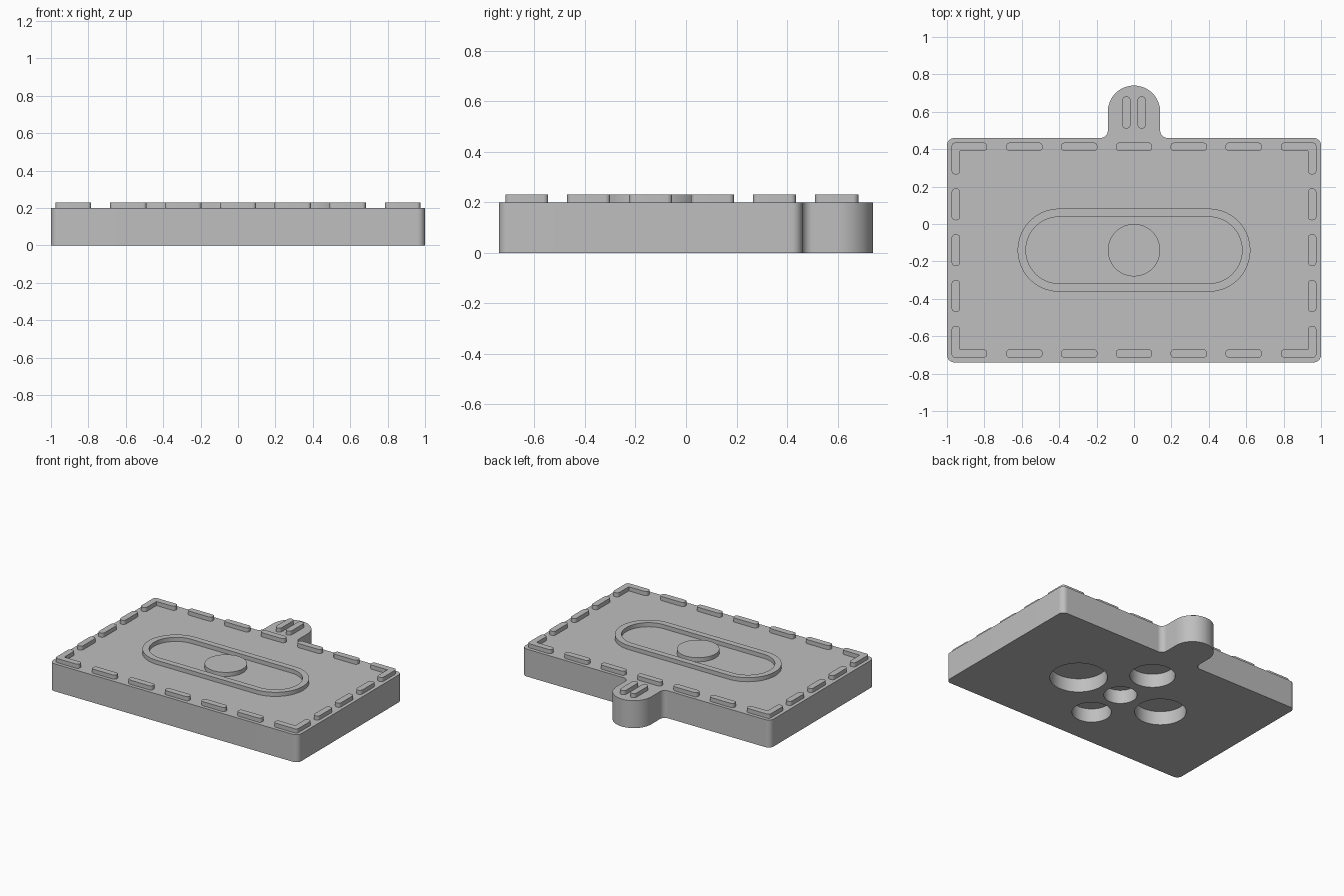
import bpy
import bmesh
import math
from mathutils import Vector

if "Cube" in bpy.data.objects:
    bpy.data.objects.remove(bpy.data.objects["Cube"], do_unlink=True)

grey = bpy.data.materials.new("plain grey")
grey.use_nodes = True
colour = (0.52, 0.52, 0.52, 1)
grey.diffuse_color = colour
grey.node_tree.nodes["Principled BSDF"].inputs["Base Color"].default_value = colour

MID = -0.14      # y of the plate centre
TOP = 0.2        # height of the plate
RAISED = 0.23    # height of the raised trim


def rounded(corners, steps=8):
    """Outline through (x, y, radius) corners, each corner filleted."""
    out = []
    count = len(corners)
    for i, (x, y, r) in enumerate(corners):
        p = Vector((x, y))
        a = (Vector(corners[i - 1][:2]) - p).normalized()
        b = (Vector(corners[(i + 1) % count][:2]) - p).normalized()
        if r == 0:
            out.append(p)
            continue
        half = a.angle(b) / 2
        centre = p + (a + b).normalized() * r / math.sin(half)
        start = p + a * r / math.tan(half) - centre
        end = p + b * r / math.tan(half) - centre
        sweep = start.angle(end)
        for k in range(steps + 1):
            t = k / steps
            out.append(centre + (start * math.sin((1 - t) * sweep)
                                 + end * math.sin(t * sweep)) / math.sin(sweep))
    return [p for i, p in enumerate(out) if (p - out[i - 1]).length > 1e-4]


def box(x, y, hx, hy, r, steps=8):
    return rounded([(x - hx, y - hy, r), (x + hx, y - hy, r),
                    (x + hx, y + hy, r), (x - hx, y + hy, r)], steps)


def circle(x, y, r, n=64):
    return [Vector((x + r * math.cos(math.tau * i / n),
                    y + r * math.sin(math.tau * i / n))) for i in range(n)]


def prism(name, outlines, z0, z1):
    """Extrude each outline from z0 to z1 into one object."""
    bm = bmesh.new()
    for outline in outlines:
        face = bm.faces.new([bm.verts.new((p.x, p.y, z0)) for p in outline])
        ext = bmesh.ops.extrude_face_region(bm, geom=[face], use_keep_orig=True)
        verts = [v for v in ext["geom"] if isinstance(v, bmesh.types.BMVert)]
        bmesh.ops.translate(bm, verts=verts, vec=(0, 0, z1 - z0))
    bmesh.ops.recalc_face_normals(bm, faces=bm.faces)
    mesh = bpy.data.meshes.new(name)
    bm.to_mesh(mesh)
    bm.free()
    mesh.materials.append(grey)
    obj = bpy.data.objects.new(name, mesh)
    bpy.context.collection.objects.link(obj)
    return obj


def select(obj):
    bpy.ops.object.select_all(action="DESELECT")
    obj.select_set(True)
    bpy.context.view_layer.objects.active = obj


def cut(obj, outlines, z0, z1):
    cutter = prism("cutter", outlines, z0, z1)
    cutter.hide_render = True
    mod = obj.modifiers.new("cut", "BOOLEAN")
    mod.operation = "DIFFERENCE"
    mod.solver = "EXACT"
    mod.object = cutter
    select(obj)
    bpy.ops.object.modifier_apply(modifier=mod.name)
    bpy.data.objects.remove(cutter, do_unlink=True)


# Plate with rounded corners and a round-ended tab at the back
back, front, tip = MID + 0.6, MID - 0.6, 0.74
plate = prism("base_plate", [rounded([
    (-1, front, 0.04), (1, front, 0.04), (1, back, 0.04),
    (0.14, back, 0.04), (0.14, tip, 0.1399), (-0.14, tip, 0.1399),
    (-0.14, back, 0.04), (-1, back, 0.04)], 16)], 0, TOP)

# Round sockets in the underside
sockets = [(0.36, 0, 0.19), (-0.345, 0, 0.17), (0, 0.33, 0.15),
           (0, -0.295, 0.13), (0, 0, 0.11)]
cut(plate, [circle(x, MID + y, r) for x, y, r in sockets], -0.1, 0.1)

# Dashed border
ox, oy, w, r = 0.975, 0.575, 0.045, 0.02
dashes = []
for s in (-1, 1):
    for i in range(-2, 3):
        dashes.append(box(i * 0.293, MID + s * (oy - w / 2), 0.0975, w / 2, r))
    for i in range(-1, 2):
        dashes.append(box(s * (ox - w / 2), MID + i * 0.245, w / 2, 0.085, r))
prism("border_dashes", dashes, TOP, RAISED)

# L-shaped border corners
ell = [(ox, oy, r), (0.785, oy, r), (0.785, oy - w, r),
       (ox - w, oy - w, 0), (ox - w, 0.405, r), (ox, 0.405, r)]
prism("border_corners", [rounded([(sx * x, MID + sy * y, q) for x, y, q in ell])
                         for sx in (-1, 1) for sy in (-1, 1)], TOP, RAISED)

# Oval ring with a disc in the middle
ring = prism("oval_ring", [box(0, MID, 0.622, 0.222, 0.2219, 24)], TOP, RAISED)
cut(ring, [box(0, MID, 0.578, 0.178, 0.1779, 24)], TOP - 0.1, RAISED + 0.1)
prism("centre_disc", [circle(0, MID, 0.14)], TOP, RAISED)

# Two bars on the tab
prism("tab_bars", [box(s * 0.041, 0.596, 0.0225, 0.086, 0.022) for s in (-1, 1)],
      TOP, RAISED)

# Smooth the curved walls, keep the rims sharp
for obj in list(bpy.context.scene.objects):
    if obj.type == "MESH":
        select(obj)
        bpy.ops.object.shade_smooth_by_angle(angle=math.radians(30))
